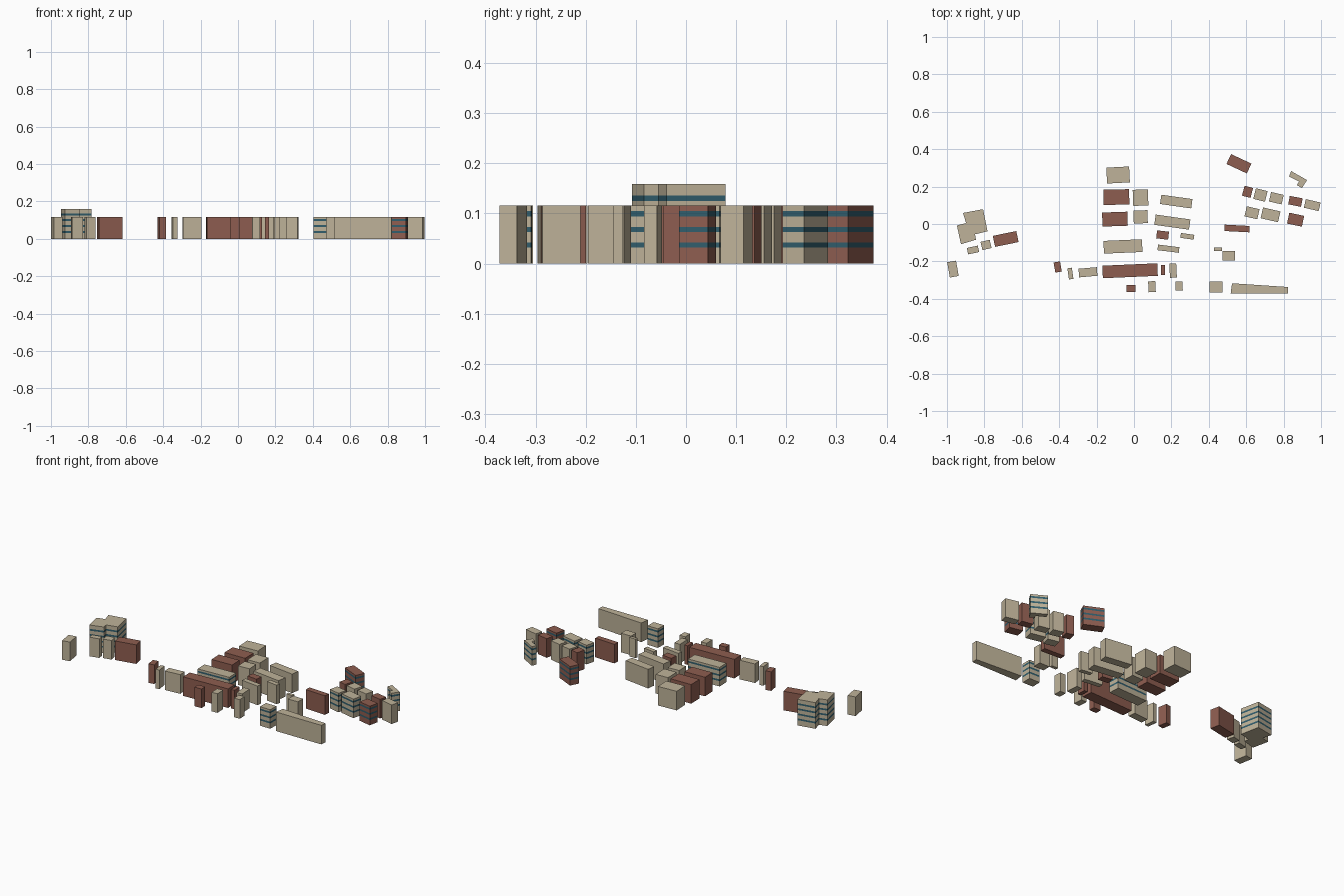
import bpy, bmesh, math

HEIGHT, TALL = 0.116, 0.159
BAND_START, BAND_STEP, BAND_H = 0.032, 0.031, 0.0105


def material(name, rgb):
    m = bpy.data.materials.new(name)
    m.diffuse_color = (*rgb, 1)
    return m


STONE = material("stone", (0.52, 0.45, 0.32))
BRICK = material("brick", (0.27, 0.11, 0.08))
GLASS = material("window_glass", (0.03, 0.11, 0.15))


def prism(name, outline, mat, bands=0, height=HEIGHT):
    """Closed block over a ground outline (counter-clockwise), split into wall and window layers."""
    levels = [0]
    for i in range(bands):
        z = BAND_START + i * BAND_STEP
        levels += [z, z + BAND_H]
    levels.append(height)
    bm = bmesh.new()
    rings = [[bm.verts.new((x, y, z)) for x, y in outline] for z in levels]
    n = len(outline)
    bm.faces.new(rings[0][::-1])
    bm.faces.new(rings[-1])
    for k in range(len(rings) - 1):
        for i in range(n):
            j = (i + 1) % n
            f = bm.faces.new((rings[k][i], rings[k][j], rings[k + 1][j], rings[k + 1][i]))
            f.material_index = k % 2
    bmesh.ops.recalc_face_normals(bm, faces=bm.faces)
    me = bpy.data.meshes.new(name)
    bm.to_mesh(me)
    bm.free()
    me.materials.append(mat)
    if bands:
        me.materials.append(GLASS)
    ob = bpy.data.objects.new(name, me)
    bpy.context.collection.objects.link(ob)
    return ob


def block(name, x, y, w, d, deg, mat=STONE, bands=0):
    """Rectangular building turned about its centre."""
    c, s = math.cos(math.radians(deg)), math.sin(math.radians(deg))
    corners = [(-w / 2, -d / 2), (w / 2, -d / 2), (w / 2, d / 2), (-w / 2, d / 2)]
    prism(name, [(x + u * c - v * s, y + u * s + v * c) for u, v in corners], mat, bands)


def district(name, rows):
    for i, row in enumerate(rows, 1):
        block(f"{name}_building_{i}", *row)


# West cluster
district("west", [
    (-0.861, -0.139, 0.060, 0.035, 12),
    (-0.791, -0.112, 0.050, 0.045, 13),
    (-0.686, -0.080, 0.128, 0.060, 11.5, BRICK),
    (-0.968, -0.241, 0.048, 0.083, 10),
])

# South street
district("south", [
    (-0.408, -0.230, 0.035, 0.055, 10, BRICK),
    (-0.340, -0.265, 0.024, 0.060, 8),
    (-0.246, -0.258, 0.098, 0.046, 5),
    (-0.021, -0.250, 0.294, 0.067, 2.5, BRICK),
    (0.155, -0.246, 0.022, 0.052, 2, BRICK),
    (0.209, -0.249, 0.037, 0.076, 3),
    (-0.016, -0.345, 0.048, 0.037, 2, BRICK),
    (0.096, -0.335, 0.038, 0.058, 3),
    (0.241, -0.332, 0.038, 0.048, 2),
    (0.439, -0.337, 0.070, 0.058, -1, STONE, 3),
])

# Centre block
district("centre", [
    (-0.059, -0.120, 0.206, 0.068, 2.5, STONE, 3),
    (-0.102, 0.026, 0.135, 0.075, 2, BRICK),
    (-0.094, 0.144, 0.137, 0.082, 1, BRICK),
    (-0.085, 0.262, 0.122, 0.085, 3),
    (0.035, 0.141, 0.081, 0.086, 2),
    (0.035, 0.038, 0.075, 0.069, 2.5),
    (0.226, 0.120, 0.168, 0.050, -8),
    (0.205, 0.010, 0.187, 0.055, -8),
    (0.153, -0.059, 0.064, 0.043, -7, BRICK),
    (0.285, -0.066, 0.072, 0.026, -8),
    (0.184, -0.132, 0.115, 0.030, -7),
])

# East terraces
district("east", [
    (0.551, -0.024, 0.134, 0.034, -3, BRICK),
    (0.449, -0.136, 0.043, 0.019, 0),
    (0.506, -0.170, 0.067, 0.050, 0),
    (0.561, 0.322, 0.120, 0.058, -25, BRICK, 3),
    (0.607, 0.172, 0.047, 0.055, -15, BRICK),
    (0.676, 0.155, 0.064, 0.058, -14),
    (0.761, 0.138, 0.069, 0.052, -13),
    (0.863, 0.121, 0.070, 0.046, -11, BRICK),
    (0.953, 0.101, 0.081, 0.047, -13),
    (0.631, 0.060, 0.070, 0.055, -13, STONE, 3),
    (0.730, 0.049, 0.095, 0.059, -13, STONE, 3),
    (0.864, 0.023, 0.081, 0.059, -12, BRICK, 3),
])

# Buildings with irregular footprints
prism("tall_stepped_building", [(-0.914, 0.059), (-0.898, 0.005), (-0.947, -0.008), (-0.925, -0.108),
      (-0.845, -0.084), (-0.850, -0.055), (-0.783, -0.039), (-0.807, 0.079)], STONE, 4, TALL)
prism("corner_building", [(0.840, 0.283), (0.829, 0.254), (0.882, 0.227), (0.871, 0.208),
      (0.898, 0.192), (0.925, 0.235)], STONE, 3)
prism("long_tapered_building", [(0.517, -0.372), (0.822, -0.372), (0.824, -0.337), (0.524, -0.317)], STONE)
